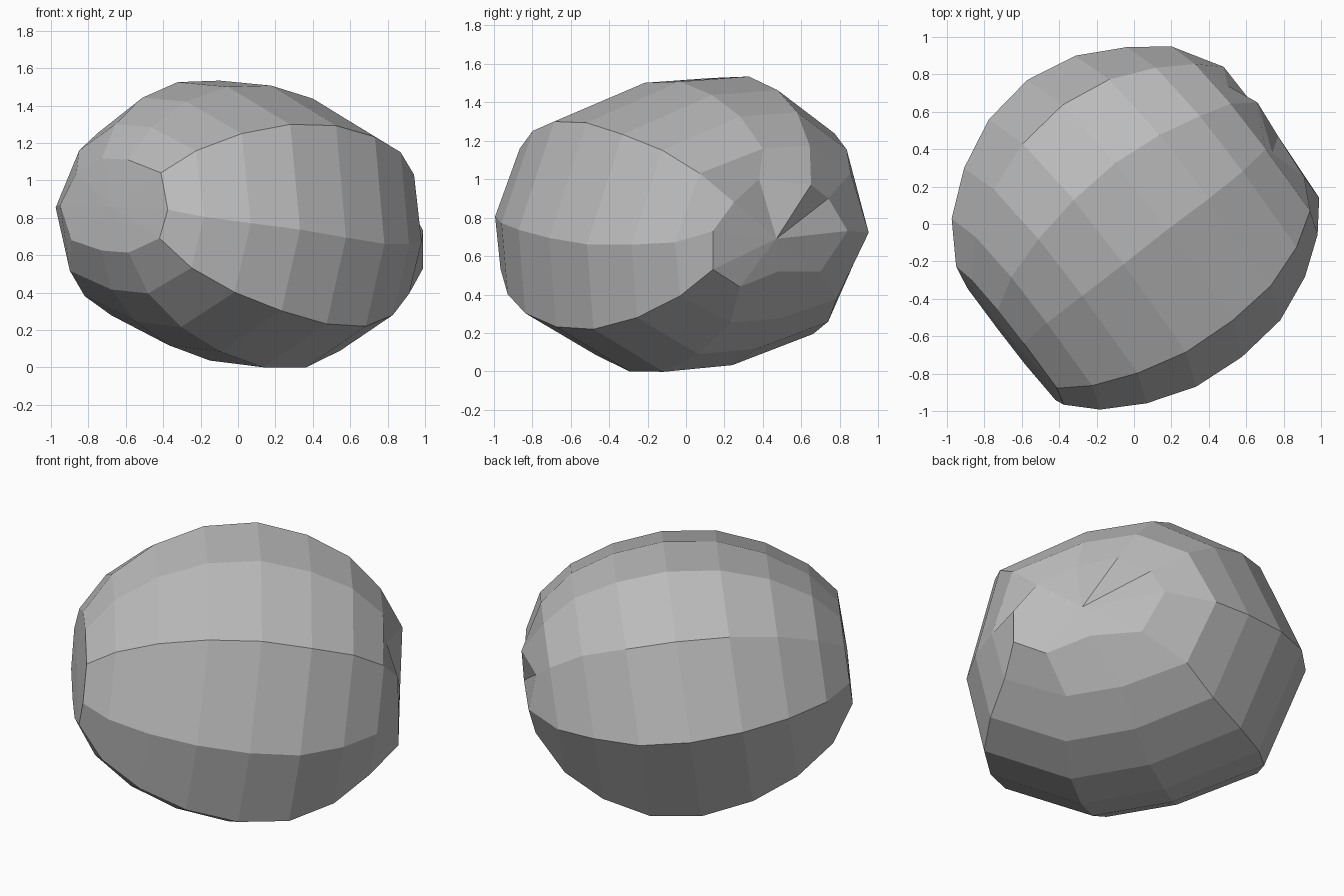
import bpy
import bmesh
from mathutils import Vector

cube = bpy.data.objects.get("Cube")
if cube:
    bpy.data.objects.remove(cube, do_unlink=True)

# Stone colour
stone = bpy.data.materials.new("stone grey")
stone.use_nodes = True
colour = (0.5, 0.5, 0.5, 1)
stone.diffuse_color = colour
stone.node_tree.nodes["Principled BSDF"].inputs["Base Color"].default_value = colour

# Tilted frame: the rings are stacked along the axis, each slightly slanted
axis = Vector((0.745, 0.655, -0.129)).normalized()
side = Vector((-0.66, 0.751, 0)).normalized()
up = axis.cross(side)
centre = Vector((0, 0, 0.77))
slant = 0.055


def place(along, across, height):
    return centre + axis * (along + slant * across) + side * across + up * height


# Uneven ten-sided section of the widest ring
section = [(-.935, -.08), (-.755, .525), (-.16, .745), (.29, .775), (.71, .54),
           (.935, .02), (.68, -.56), (.14, -.735), (-.33, -.775), (-.84, -.545)]

# Rings: distance along axis, width scale, height scale, sideways and upward shift
rings = [(-.895, .5, .33, -.01, -.02), (-.755, .69, .59, .02, -.02),
         (-.535, .85, .8, .03, -.01), (-.27, .965, .94, .03, 0),
         (.025, 1, 1, .02, 0), (.31, .955, .955, -.01, 0),
         (.555, .83, .82, -.04, .02), (.745, .68, .6, -.055, .04)]

# Chipped rim around the dented end
rim = [(.99, .14, .73), (.91, .25, .88), (.74, .38, 1), (.66, .65, .97), (.5, .74, .9),
       (.48, .84, .73), (.53, .7, .52), (.72, .48, .52), (.87, .28, .44), (.99, .14, .53)]

bm = bmesh.new()
loops = []
for along, wide, tall, shift, lift in rings:
    loops.append([bm.verts.new(place(along, v * wide + shift, w * tall + lift))
                  for v, w in section])
loops.append([bm.verts.new(point) for point in rim])

# Sides
count = len(section)
for low, high in zip(loops, loops[1:]):
    for i in range(count):
        j = (i + 1) % count
        bm.faces.new((low[i], low[j], high[j], high[i]))

# Fans closing both ends
for loop, tip in ((loops[0], place(-.905, 0, -.03)), (loops[-1], (.77, .47, .69))):
    pole = bm.verts.new(tip)
    for i in range(count):
        bm.faces.new((loop[i], loop[(i + 1) % count], pole))
bmesh.ops.recalc_face_normals(bm, faces=bm.faces[:])

mesh = bpy.data.meshes.new("boulder")
bm.to_mesh(mesh)
bm.free()
mesh.materials.append(stone)
boulder = bpy.data.objects.new("boulder", mesh)
bpy.context.collection.objects.link(boulder)
